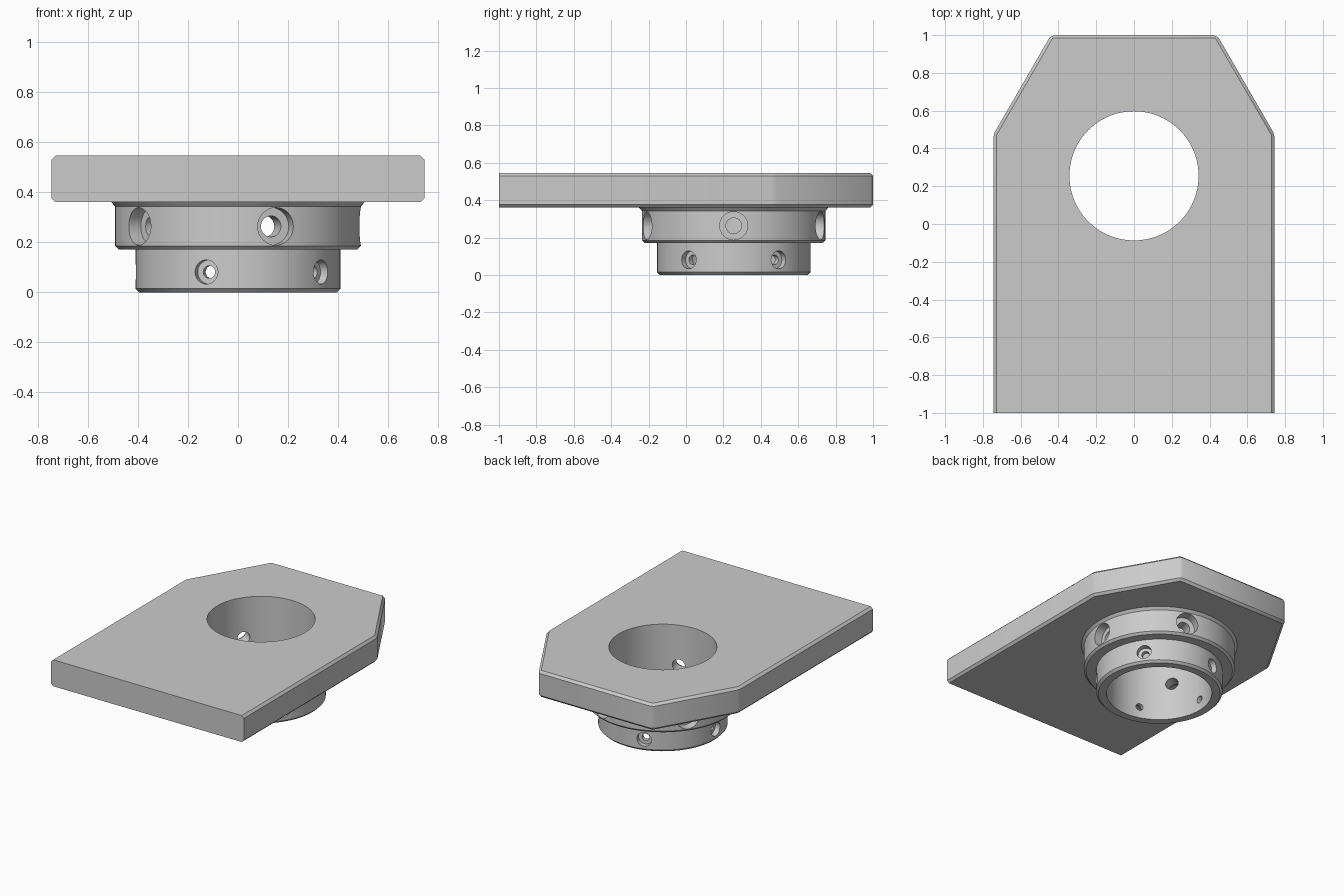
import bpy, bmesh, math
from mathutils import Matrix

if "Cube" in bpy.data.objects:
    bpy.data.objects.remove(bpy.data.objects["Cube"])

CY = 0.255  # y of the collar axis

grey = bpy.data.materials.new("light_grey")
grey.diffuse_color = (0.6, 0.6, 0.6, 1)
grey.use_nodes = True
grey.node_tree.nodes["Principled BSDF"].inputs["Base Color"].default_value = grey.diffuse_color


def make_object(name, bm):
    bmesh.ops.recalc_face_normals(bm, faces=bm.faces[:])
    me = bpy.data.meshes.new(name)
    bm.to_mesh(me)
    bm.free()
    me.materials.append(grey)
    ob = bpy.data.objects.new(name, me)
    bpy.context.collection.objects.link(ob)
    return ob


def lathe(name, profile, n, matrix):
    """Solid of revolution about local z from (radius, z) points."""
    bm = bmesh.new()
    rings = [[bm.verts.new((r * math.cos(2 * math.pi * i / n),
                            r * math.sin(2 * math.pi * i / n), z)) for i in range(n)]
             for r, z in profile]
    for a, b in zip(rings, rings[1:]):
        for i in range(n):
            j = (i + 1) % n
            bm.faces.new((a[i], a[j], b[j], b[i]))
    bm.faces.new(rings[0][::-1])
    bm.faces.new(rings[-1])
    bm.transform(matrix)
    return make_object(name, bm)


def boolean(target, other, operation):
    bpy.context.view_layer.objects.active = target
    mod = target.modifiers.new("bool", 'BOOLEAN')
    mod.operation = operation
    mod.solver = 'EXACT'
    mod.object = other
    bpy.ops.object.modifier_apply(modifier=mod.name)
    bpy.data.objects.remove(other)


# Plate with clipped back corners, chamfered everywhere but the front end
bm = bmesh.new()
outline = [(-0.745, -1), (0.745, -1), (0.745, 0.473), (0.44, 1), (-0.44, 1), (-0.745, 0.473)]
base = bm.faces.new([bm.verts.new((x, y, 0.36)) for x, y in outline])
top = bmesh.ops.extrude_face_region(bm, geom=[base])["geom"]
for v in top:
    if isinstance(v, bmesh.types.BMVert):
        v.co.z = 0.545
bmesh.ops.recalc_face_normals(bm, faces=bm.faces[:])
edges = [e for e in bm.edges if not all(v.co.y < -0.99 for v in e.verts)]
bmesh.ops.bevel(bm, geom=edges, offset=0.016, segments=1, affect='EDGES', clamp_overlap=True)
body = make_object("flanged_mounting_plate", bm)

# Two-step collar under the plate
axis = Matrix.Translation((0, CY, 0))
collar = lathe("collar", [(0.395, 0), (0.41, 0.015), (0.41, 0.17), (0.475, 0.17), (0.49, 0.185),
                          (0.49, 0.342), (0.51, 0.365), (0.51, 0.45)], 96, axis)
boolean(body, collar, 'UNION')

# Central bore
boolean(body, lathe("bore_cutter", [(0.342, -0.2), (0.342, 0.8)], 96, axis), 'DIFFERENCE')

# Counterbored radial screw holes: five per step, staggered
for z, start, r_in, r_out, floor in ((0.263, 0, 0.042, 0.075, 0.425),
                                     (0.081, 36, 0.025, 0.048, 0.372)):
    for k in range(5):
        turn = Matrix.Rotation(math.radians(start + 72 * k), 4, 'Z')
        m = Matrix.Translation((0, CY, z)) @ turn @ Matrix.Rotation(math.pi / 2, 4, 'Y')
        hole = lathe("hole_cutter", [(r_in, 0.25), (r_in, floor), (r_out, floor), (r_out, 0.6)], 32, m)
        boolean(body, hole, 'DIFFERENCE')

# Smooth round walls, crisp edges
bpy.ops.object.select_all(action='DESELECT')
body.select_set(True)
bpy.context.view_layer.objects.active = body
bpy.ops.object.shade_smooth_by_angle(angle=math.radians(30))
